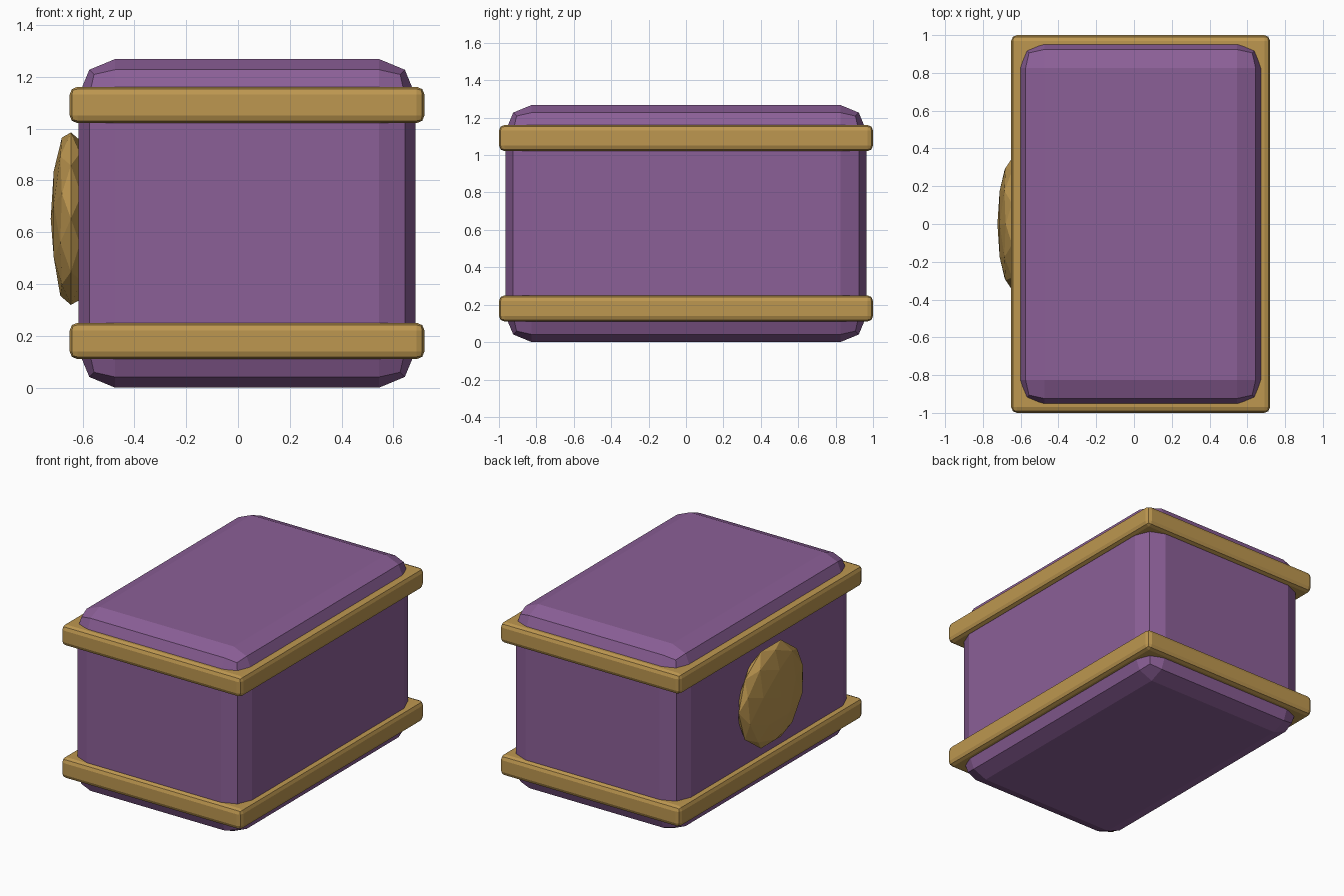
import bpy
import math

if "Cube" in bpy.data.objects:
    bpy.data.objects.remove(bpy.data.objects["Cube"])


def material(name, color):
    m = bpy.data.materials.new(name)
    m.diffuse_color = color
    m.use_nodes = True
    m.node_tree.nodes["Principled BSDF"].inputs["Base Color"].default_value = m.diffuse_color
    return m


purple = material("purple", (0.26, 0.115, 0.31, 1))
gold = material("gold", (0.51, 0.31, 0.08, 1))


def bevelled_box(name, center, size, width, mat):
    bpy.ops.mesh.primitive_cube_add(size=1, location=center)
    ob = bpy.context.object
    ob.name = name
    ob.scale = size
    bpy.ops.object.transform_apply(location=False, rotation=False, scale=True)
    bev = ob.modifiers.new("bevel", 'BEVEL')
    bev.width = width
    bev.segments = 2
    bev.limit_method = 'NONE'
    ob.data.materials.append(mat)
    return ob


# chest body with faceted rounded edges
bevelled_box("body", (0.035, 0, 0.634), (1.30, 1.93, 1.268), 0.14, purple)

# two trim bands around the body
for name, z in (("lower_band", 0.18), ("upper_band", 1.091)):
    bevelled_box(name, (0.035, 0, z), (1.37, 2.0, 0.14), 0.03, gold)

# flattened faceted boss on the left side
bpy.ops.mesh.primitive_ico_sphere_add(subdivisions=2, radius=1)
boss = bpy.context.object
boss.name = "side_boss"
boss.scale = (0.35, 0.35, 0.078)
boss.rotation_euler = (0, -math.pi / 2, 0)
boss.location = (-0.645, 0, 0.652)
bpy.ops.object.transform_apply(location=False, rotation=True, scale=True)
boss.data.materials.append(gold)
